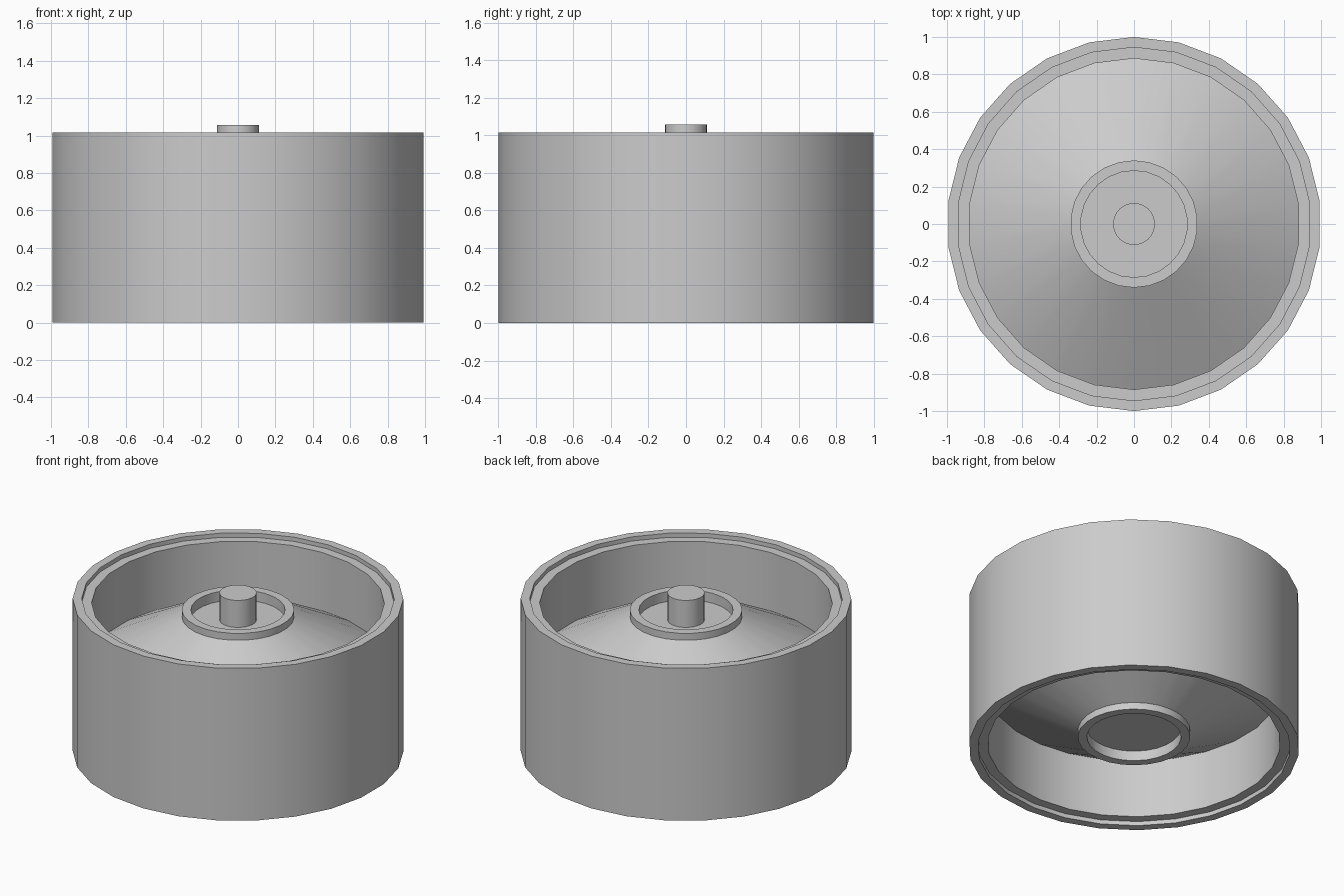
import bpy
import bmesh
import math

SIDES = 26
MID = 0.508      # height of the plane the wheel is mirrored about

if "Cube" in bpy.data.objects:
    bpy.data.objects.remove(bpy.data.objects["Cube"], do_unlink=True)

grey = bpy.data.materials.new("plain grey")
grey.use_nodes = True
grey.diffuse_color = (0.6, 0.6, 0.6, 1)
grey.node_tree.nodes["Principled BSDF"].inputs["Base Color"].default_value = (0.6, 0.6, 0.6, 1)


def lathe(name, profile):
    """Spin a closed (radius, height) profile around the z axis."""
    bm = bmesh.new()
    rings = []
    for r, z in profile:
        if r == 0:
            rings.append([bm.verts.new((0, 0, z))] * SIDES)
        else:
            angles = [math.tau * i / SIDES + math.pi / 2 for i in range(SIDES)]
            rings.append([bm.verts.new((r * math.cos(a), r * math.sin(a), z)) for a in angles])
    for lower, upper in zip(rings, rings[1:]):
        for i in range(SIDES):
            j = (i + 1) % SIDES
            corners = dict.fromkeys([lower[i], lower[j], upper[j], upper[i]])
            bm.faces.new(corners)
    bmesh.ops.recalc_face_normals(bm, faces=bm.faces)
    mesh = bpy.data.meshes.new(name)
    bm.to_mesh(mesh)
    bm.free()
    mesh.materials.append(grey)
    obj = bpy.data.objects.new(name, mesh)
    bpy.context.collection.objects.link(obj)
    bpy.ops.object.select_all(action='DESELECT')
    obj.select_set(True)
    bpy.context.view_layer.objects.active = obj
    bpy.ops.object.shade_smooth_by_angle(angle=math.radians(25))
    return obj


# Upper half of the wheel: hub floor, hub ring, sloping dish, inner wall, stepped rim
upper = [(0, 0.877), (0.285, 0.877), (0.285, 0.943), (0.34, 0.943), (0.34, 0.897),
         (0.885, 0.6), (0.885, 0.988), (0.945, 0.988), (0.945, 2 * MID), (1, 2 * MID)]
# The lower half mirrors the upper
lower = [(r, 2 * MID - z) for r, z in reversed(upper)]
lathe("wheel_body", upper + lower)

# Axle stub standing in the hub
lathe("axle_pin", [(0, 0.86), (0.112, 0.86), (0.112, 1.057), (0, 1.057)])
